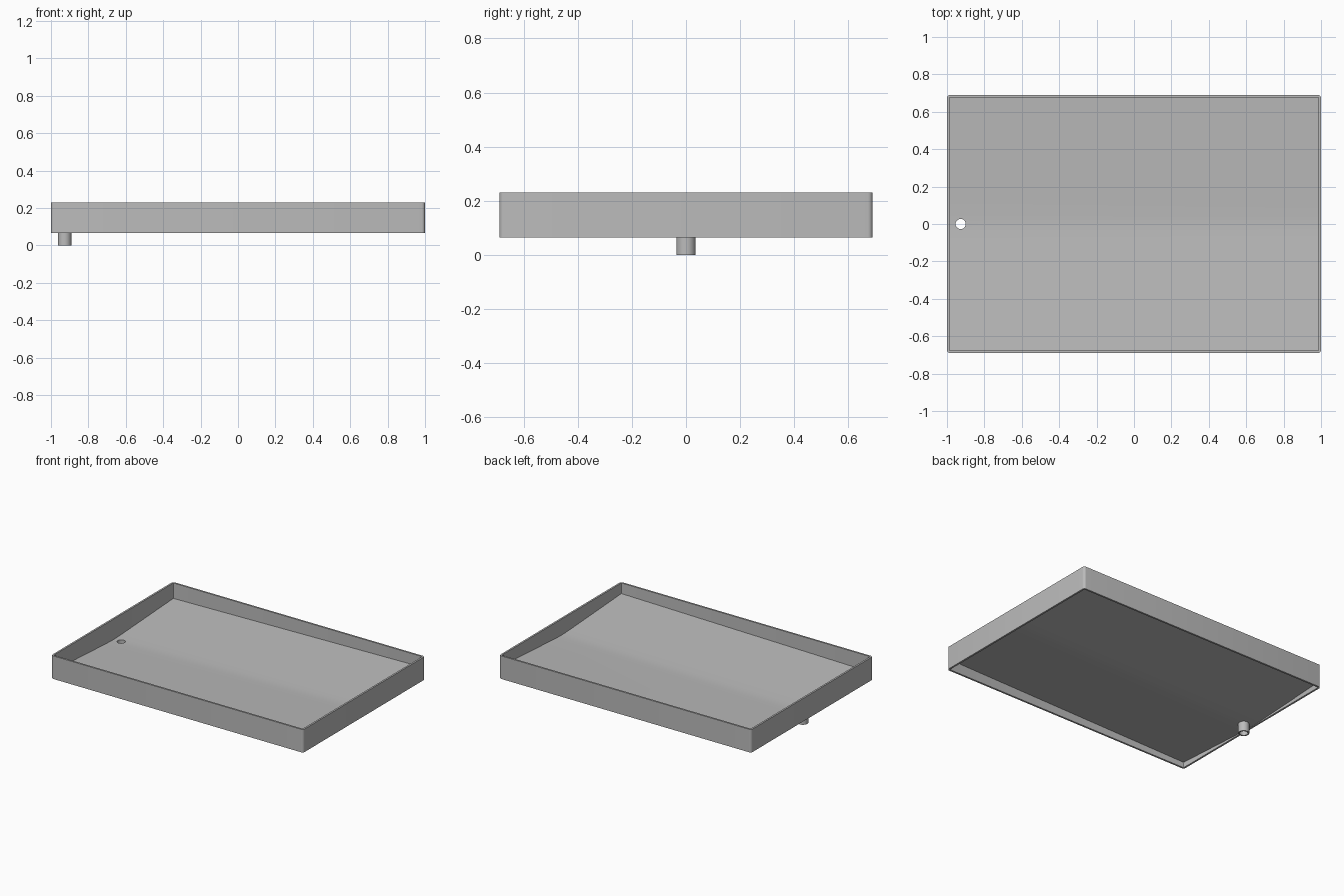
import bpy, bmesh, math

default = bpy.data.objects.get("Cube")
if default:
    bpy.data.objects.remove(default, do_unlink=True)

gray = bpy.data.materials.new("plain gray")
gray.use_nodes = True
color = (0.5, 0.5, 0.5, 1)
gray.diffuse_color = color
gray.node_tree.nodes["Principled BSDF"].inputs["Base Color"].default_value = color

HALF_X, HALF_Y = 1.0, 0.69
WALL = 0.013
BASE, TOP = 0.065, 0.23
DRAIN_X = -0.927


def make_object(name, bm):
    bmesh.ops.recalc_face_normals(bm, faces=bm.faces)
    mesh = bpy.data.meshes.new(name)
    bm.to_mesh(mesh)
    bm.free()
    obj = bpy.data.objects.new(name, mesh)
    bpy.context.collection.objects.link(obj)
    mesh.materials.append(gray)
    return obj


def smooth(obj):
    bpy.ops.object.select_all(action="DESELECT")
    obj.select_set(True)
    bpy.context.view_layer.objects.active = obj
    bpy.ops.object.shade_smooth_by_angle(angle=math.radians(35))


def rounded_rectangle(hx, hy, radius, steps=5):
    points = []
    for i, (sx, sy) in enumerate([(1, 1), (-1, 1), (-1, -1), (1, -1)]):
        for k in range(steps + 1):
            a = (i + k / steps) * math.pi / 2
            points.append((sx * (hx - radius) + radius * math.cos(a),
                           sy * (hy - radius) + radius * math.sin(a)))
    return points


def circle(x, radius, steps=32):
    angles = [2 * math.pi * k / steps for k in range(steps)]
    return [(x + radius * math.cos(a), radius * math.sin(a)) for a in angles]


def hollow_band(name, outer, inner, low, high):
    """Closed wall between two matching outlines."""
    bm = bmesh.new()
    sections = [(outer, low), (outer, high), (inner, high), (inner, low)]
    loops = [[bm.verts.new((x, y, z)) for x, y in pts] for pts, z in sections]
    n = len(outer)
    for j in range(4):
        a, b = loops[j], loops[(j + 1) % 4]
        for k in range(n):
            m = (k + 1) % n
            bm.faces.new((a[k], a[m], b[m], b[k]))
    obj = make_object(name, bm)
    smooth(obj)
    return obj


# Rim wall with softly rounded corners
hollow_band("rim_wall",
            rounded_rectangle(HALF_X, HALF_Y, 0.018),
            rounded_rectangle(HALF_X - WALL, HALF_Y - WALL, 0.005),
            BASE, TOP)


# Floor sheet: a shallow valley falling towards the drain
def floor_height(x, y):
    t = (x + 1) / 2
    center = 0.083 + 0.032 * t
    edge = 0.12 + 0.035 * t
    soft = 0.05
    rise = (math.hypot(y, soft) - soft) / (math.hypot(HALF_Y, soft) - soft)
    return center + (edge - center) * rise


bm = bmesh.new()
reach_x, reach_y = HALF_X - WALL / 2, HALF_Y - WALL / 2
half = [0.02, 0.04, 0.07, 0.11, 0.18, 0.35, reach_y]
ys = [-y for y in reversed(half)] + [0] + half
xs = [reach_x * (k / 4 - 1) for k in range(9)]
grid = [[bm.verts.new((x, y, floor_height(x, y))) for y in ys] for x in xs]
for a, b in zip(grid, grid[1:]):
    for k in range(len(ys) - 1):
        bm.faces.new((a[k], b[k], b[k + 1], a[k + 1]))
floor = make_object("sloped_floor", bm)
if floor.data.polygons[0].normal.z < 0:
    floor.data.flip_normals()
solid = floor.modifiers.new("thickness", "SOLIDIFY")
solid.thickness = 0.015
solid.offset = -1

# Drain hole through the floor
bpy.ops.mesh.primitive_cylinder_add(vertices=32, radius=0.027, depth=0.3,
                                    location=(DRAIN_X, 0, 0.1))
cutter = bpy.context.object
cutter.name = "drain_cutter"
cutter.hide_render = True
cut = floor.modifiers.new("drain_hole", "BOOLEAN")
cut.operation = "DIFFERENCE"
cut.object = cutter
cut.solver = "EXACT"
bpy.ops.object.select_all(action="DESELECT")
floor.select_set(True)
bpy.context.view_layer.objects.active = floor
for name in [m.name for m in floor.modifiers]:
    bpy.ops.object.modifier_apply(modifier=name)
bpy.data.objects.remove(cutter, do_unlink=True)
smooth(floor)

# Drain pipe below the floor
hollow_band("drain_pipe", circle(DRAIN_X, 0.036), circle(DRAIN_X, 0.027), 0, 0.08)
